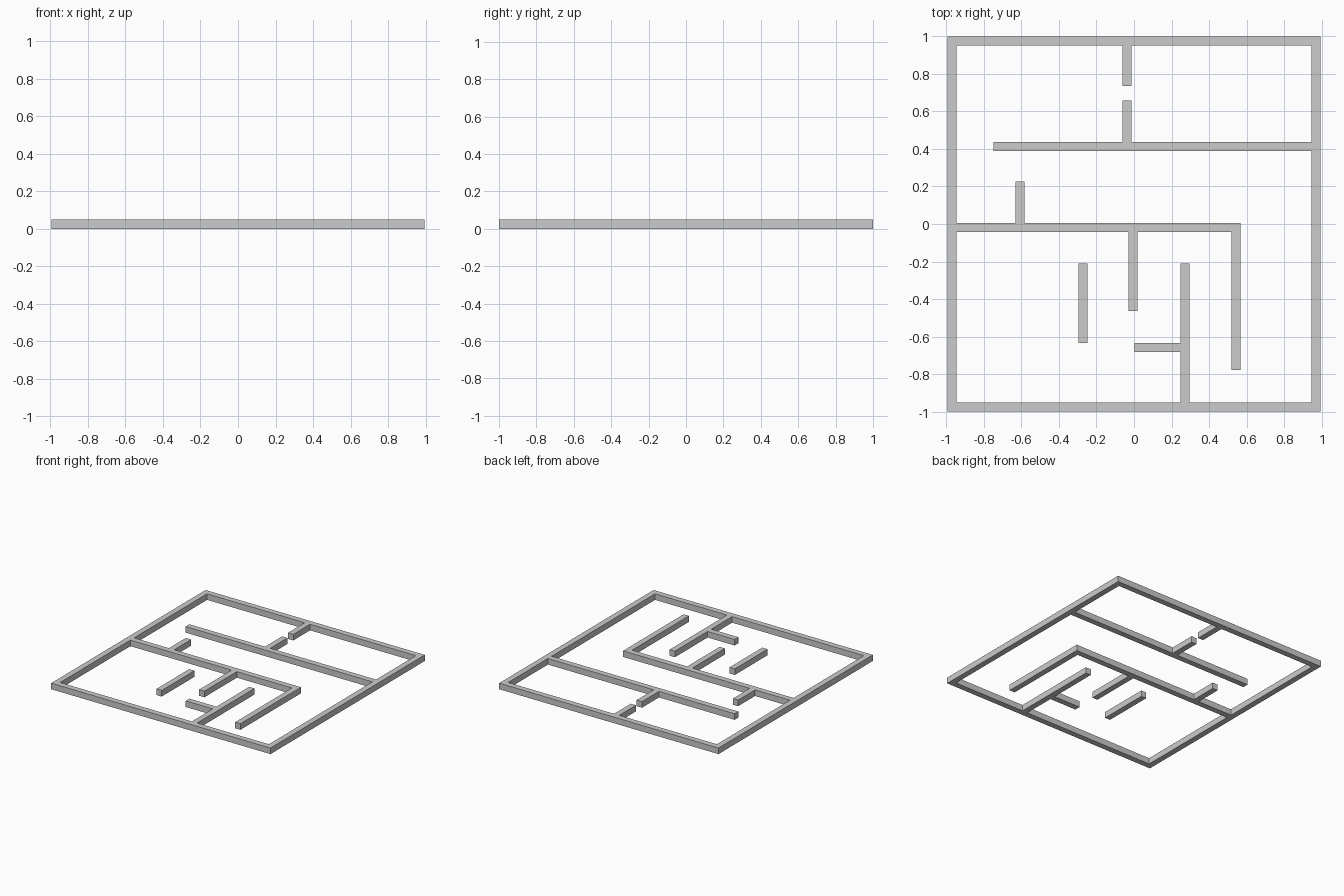
import bpy

if "Cube" in bpy.data.objects:
    bpy.data.objects.remove(bpy.data.objects["Cube"])

H = 0.05     # wall height
T = 0.048    # wall thickness


def wall(name, x0, x1, y0, y1):
    """Solid wall block standing on z = 0."""
    bpy.ops.mesh.primitive_cube_add(size=1, location=((x0 + x1) / 2, (y0 + y1) / 2, H / 2))
    ob = bpy.context.object
    ob.name = name
    ob.scale = (x1 - x0, y1 - y0, H)
    bpy.ops.object.transform_apply(location=True, rotation=True, scale=True)
    return ob


def along_x(name, y, x0, x1):
    return wall(name, x0, x1, y - T / 2, y + T / 2)


def along_y(name, x, y0, y1):
    return wall(name, x - T / 2, x + T / 2, y0, y1)


def combine(base, other, operation):
    """Boolean two blocks and bake the result into the first."""
    mod = base.modifiers.new("combine", 'BOOLEAN')
    mod.operation = operation
    mod.solver = 'EXACT'
    mod.object = other
    bpy.context.view_layer.objects.active = base
    bpy.ops.object.modifier_apply(modifier=mod.name)
    bpy.data.objects.remove(other, do_unlink=True)


# Outer frame: slab with the interior cut out
W, D = 0.995, 1.0
plan = wall("floor_plan_walls", -W, W, -D, D)
interior = wall("interior_cutter", -W + T, W - T, -D + T, D - T)
interior.scale.z = 3
interior.hide_render = True
bpy.context.view_layer.update()
combine(plan, interior, 'DIFFERENCE')

# Inner walls, each run into its neighbour so the union has no seams
inner = [
    along_x("back_corridor_wall", 0.413, -0.748, W - T / 2),
    along_y("back_divider_upper", -0.037, 0.735, D - T / 2),
    along_y("back_divider_lower", -0.037, 0.413, 0.658),
    along_x("middle_wall", -0.018, -W + T / 2, 0.567),
    along_y("corridor_stub", -0.607, -0.018, 0.226),
    along_y("front_side_wall", 0.543, -0.778, -0.018),
    along_y("front_hanging_wall", -0.005, -0.463, -0.018),
    along_y("front_long_wall", 0.272, -D + T / 2, -0.21),
    along_x("front_cross_stub", -0.658, 0.003, 0.272),
]
for part in inner:
    combine(plan, part, 'UNION')

# Free-standing wall in the front room
along_y("free_standing_wall", -0.272, -0.634, -0.21)
